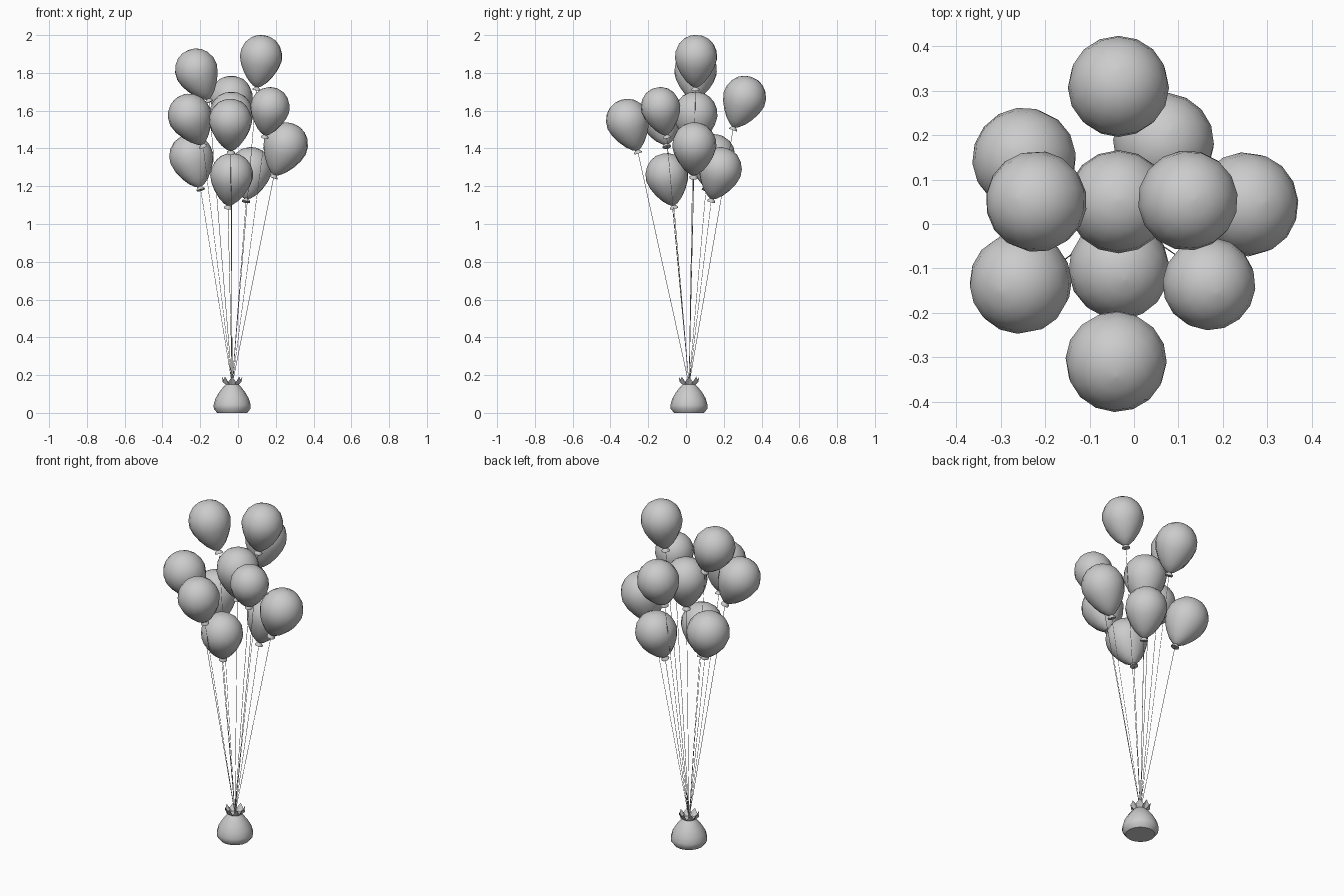
import bpy, math
from mathutils import Vector

if "Cube" in bpy.data.objects:
    bpy.data.objects.remove(bpy.data.objects["Cube"])

SIDES = 16
SACK = Vector((-0.031, 0.016, 0))


def add_mesh(name, verts, faces, angle=40):
    mesh = bpy.data.meshes.new(name)
    mesh.from_pydata(verts, [], faces)
    mesh.update()
    ob = bpy.data.objects.new(name, mesh)
    bpy.context.collection.objects.link(ob)
    bpy.ops.object.select_all(action='DESELECT')
    bpy.context.view_layer.objects.active = ob
    ob.select_set(True)
    bpy.ops.object.shade_smooth_by_angle(angle=math.radians(angle))
    return ob


def lathe(name, profile, sides, cap_top=True, zigzag=0.0, angle=40):
    """Revolve (radius, height) rings; optionally raise and lower the last ring."""
    verts, faces = [], []
    for k, (r, z) in enumerate(profile):
        for i in range(sides):
            a = 2 * math.pi * i / sides
            dz = zigzag * (1 if i % 2 == 0 else -1) if k == len(profile) - 1 else 0
            verts.append((r * math.cos(a), r * math.sin(a), z + dz))
    for k in range(len(profile) - 1):
        for i in range(sides):
            j = (i + 1) % sides
            faces.append((k * sides + i, k * sides + j,
                          (k + 1) * sides + j, (k + 1) * sides + i))
    faces.append(tuple(reversed(range(sides))))
    if cap_top:
        n = len(verts)
        faces.append(tuple(range(n - sides, n)))
    return add_mesh(name, verts, faces, angle)


# balloon outline, height measured from the widest ring
BALLOON = [(0.022, -0.168), (0.021, -0.161), (0.010, -0.150), (0.024, -0.143),
           (0.052, -0.118), (0.080, -0.080), (0.102, -0.038), (0.114, 0.005),
           (0.110, 0.045), (0.094, 0.081), (0.068, 0.109), (0.036, 0.125), (0.004, 0.130)]

# centre of widest ring, knot position (x, y, z), size
BALLOONS = [
    ((-0.035, 0.305, 1.655), (-0.035, 0.249, 1.50), 1.0),
    ((0.065, 0.178, 1.277), (0.042, 0.132, 1.115), 1.0),
    ((-0.243, 0.142, 1.342), (-0.197, 0.105, 1.18), 1.03),
    ((-0.215, 0.050, 1.800), (-0.150, 0.040, 1.64), 1.0),
    ((-0.035, 0.050, 1.567), (-0.035, 0.045, 1.40), 1.02),
    ((0.120, 0.053, 1.872), (0.097, 0.050, 1.705), 0.99),
    ((0.248, 0.044, 1.405), (0.190, 0.040, 1.25), 1.03),
    ((-0.250, -0.130, 1.560), (-0.180, -0.100, 1.40), 1.01),
    ((-0.035, -0.098, 1.245), (-0.053, -0.063, 1.085), 1.0),
    ((0.167, -0.132, 1.605), (0.138, -0.098, 1.44), 0.92),
    ((-0.040, -0.305, 1.533), (-0.038, -0.253, 1.375), 1.0),
]

anchor = SACK + Vector((0, 0, 0.15))
for n, (c, k, s) in enumerate(BALLOONS, 1):
    centre = Vector(c)
    axis = (centre - Vector(k)).normalized()
    balloon = lathe(f"balloon_{n}", BALLOON, SIDES)
    balloon.rotation_mode = 'QUATERNION'
    balloon.rotation_quaternion = axis.to_track_quat('Z', 'Y')
    balloon.location = centre
    balloon.scale = (s, s, s)

    # string from knot to sack neck
    knot = centre - axis * 0.165 * s
    d = knot - anchor
    string = lathe(f"string_{n}", [(0.0013, 0), (0.0013, d.length)], 4)
    string.rotation_mode = 'QUATERNION'
    string.rotation_quaternion = d.to_track_quat('Z', 'Y')
    string.location = anchor

# weighted sack, tied at the neck
sack = lathe("weight_sack", [(0.080, 0), (0.097, 0.022), (0.098, 0.042), (0.089, 0.075),
                             (0.070, 0.108), (0.048, 0.136), (0.034, 0.150)], SIDES)
sack.location = SACK

# zigzag gathered cloth above the tie
ruffle = lathe("sack_ruffle", [(0.034, 0.150), (0.054, 0.178)], SIDES,
               cap_top=False, zigzag=0.014, angle=30)
ruffle.location = SACK
